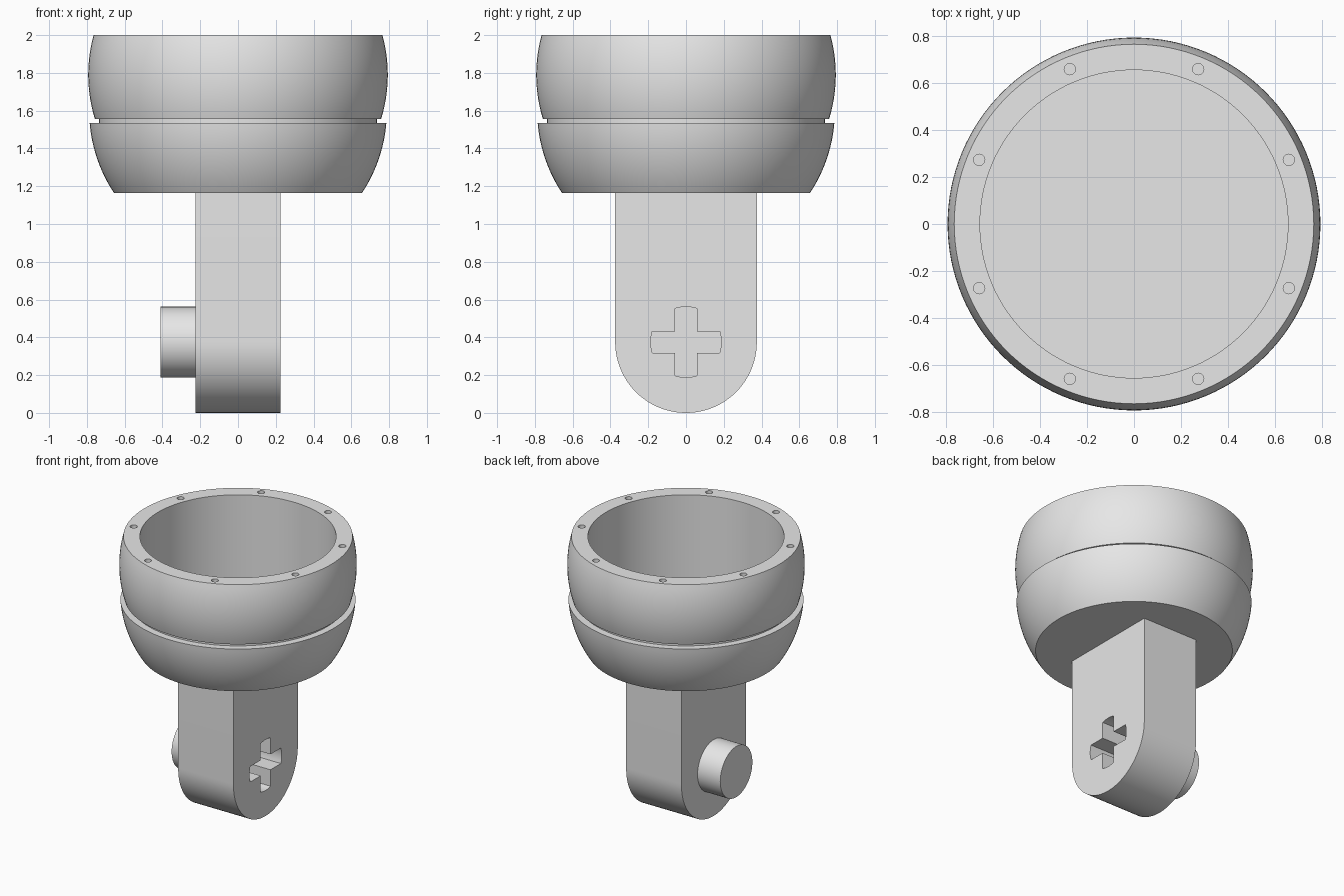
import bpy, bmesh
from math import sin, cos, pi, sqrt, asin, radians
from mathutils import Vector

cube = bpy.data.objects.get("Cube")
if cube:
    bpy.data.objects.remove(cube, do_unlink=True)

grey = bpy.data.materials.new("light grey")
grey.use_nodes = True
grey.diffuse_color = (0.8, 0.8, 0.8, 1)
grey.node_tree.nodes["Principled BSDF"].inputs["Base Color"].default_value = (0.8, 0.8, 0.8, 1)


def finish(bm, name):
    bmesh.ops.recalc_face_normals(bm, faces=bm.faces)
    mesh = bpy.data.meshes.new(name)
    bm.to_mesh(mesh)
    bm.free()
    obj = bpy.data.objects.new(name, mesh)
    bpy.context.collection.objects.link(obj)
    mesh.materials.append(grey)
    return obj


def extrude_polygon(bm, points, offset):
    face = bm.faces.new([bm.verts.new(p) for p in points])
    new = bmesh.ops.extrude_face_region(bm, geom=[face])["geom"]
    moved = [v for v in new if isinstance(v, bmesh.types.BMVert)]
    bmesh.ops.translate(bm, verts=moved, vec=offset)


def prism_x(name, outline, x0, x1):
    """Extrude a (y, z) outline along x."""
    bm = bmesh.new()
    extrude_polygon(bm, [(x0, y, z) for y, z in outline], (x1 - x0, 0, 0))
    return finish(bm, name)


def lathe(name, profile, steps=128):
    bm = bmesh.new()
    verts = [bm.verts.new((r, 0, z)) for r, z in profile]
    edges = [bm.edges.new(pair) for pair in zip(verts, verts[1:])]
    bmesh.ops.spin(bm, geom=verts + edges, axis=(0, 0, 1), cent=(0, 0, 0),
                   angle=2 * pi, steps=steps)
    bmesh.ops.remove_doubles(bm, verts=bm.verts, dist=0.0001)
    return finish(bm, name)


def cut(obj, cutter):
    cutter.hide_render = True
    mod = obj.modifiers.new("cut", 'BOOLEAN')
    mod.operation = 'DIFFERENCE'
    mod.solver = 'EXACT'
    mod.object = cutter
    select(obj)
    bpy.ops.object.modifier_apply(modifier=mod.name)
    bpy.data.objects.remove(cutter, do_unlink=True)


def select(obj):
    bpy.ops.object.select_all(action='DESELECT')
    obj.select_set(True)
    bpy.context.view_layer.objects.active = obj


def arc(radius, start, end, count, cy=0, cz=0):
    angles = [start + (end - start) * i / count for i in range(count + 1)]
    return [(cy + radius * cos(a), cz + radius * sin(a)) for a in angles]


def ball_slice(radius, centre, z0, z1, count=14):
    heights = [z0 + (z1 - z0) * i / count for i in range(count + 1)]
    return [(sqrt(radius ** 2 - (z - centre) ** 2), z) for z in heights]


# Cup: lower bowl, narrow groove, upper band, rim and hollow inside
BASE, TOP, RIM, FLOOR = 1.165, 2.0, 0.655, 1.3
profile = [(0, BASE)]
profile += ball_slice(0.788, 1.6, BASE, 1.535)
profile += [(0.735, 1.535), (0.735, 1.557)]
profile += ball_slice(0.793, 1.79, 1.557, TOP)
profile += [(RIM, TOP), (RIM, FLOOR), (0, FLOOR)]
cup = lathe("cup", profile)

# Ring of eight small holes in the rim
bm = bmesh.new()
for i in range(8):
    a = pi / 8 + i * pi / 4
    centre = Vector((0.713 * cos(a), 0.713 * sin(a), TOP - 0.2))
    ring = [centre + Vector((x, y, 0)) for x, y in arc(0.024, 0, 2 * pi, 24)[:-1]]
    extrude_polygon(bm, ring, (0, 0, 0.3))
cut(cup, finish(bm, "rim_hole_cutter"))

# Arm with rounded lower end
PIVOT, HALF = 0.375, 0.225
outline = arc(0.375, pi, 2 * pi, 48, 0, PIVOT) + [(0.375, BASE), (-0.375, BASE)]
arm = prism_x("arm", outline, -HALF, HALF)

# Cross-shaped socket on the left side of the arm
PEG, SLOT = 0.187, 0.057
spread = asin(SLOT / PEG)
cross = []
for i in range(4):
    a = i * pi / 2
    cross += arc(PEG, a - spread, a + spread, 6, 0, PIVOT)
    corner = a + pi / 4
    cross.append((SLOT * sqrt(2) * cos(corner), PIVOT + SLOT * sqrt(2) * sin(corner)))
cut(arm, prism_x("socket_cutter", cross, HALF - 0.2, HALF + 0.1))

# Round peg on the right side
peg = prism_x("peg", arc(PEG, 0, 2 * pi, 64, 0, PIVOT)[:-1], -0.41, -HALF)

for part in (cup, arm, peg):
    select(part)
    bpy.ops.object.shade_smooth_by_angle(angle=radians(30))
